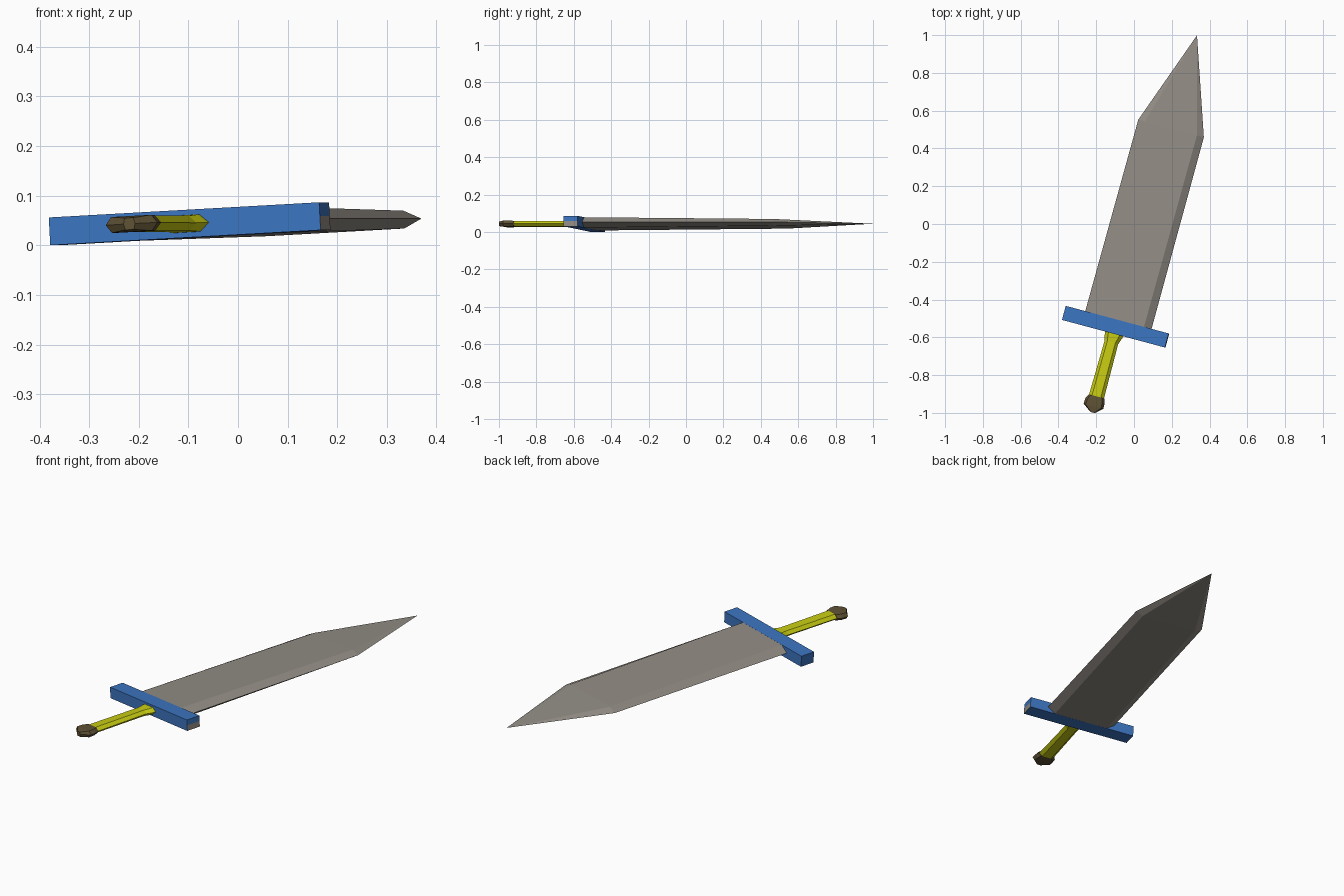
import bpy, bmesh, math
from mathutils import Matrix

if "Cube" in bpy.data.objects:
    bpy.data.objects.remove(bpy.data.objects["Cube"])

# Sword frame: local y runs from pommel to tip, origin at the guard centre
PLACE = (Matrix.Translation((-0.0975, -0.544, 0.0435))
         @ Matrix.Rotation(math.radians(-15), 4, 'Z')
         @ Matrix.Rotation(math.radians(-3.1), 4, 'Y'))


def material(name, rgb):
    m = bpy.data.materials.new(name)
    m.diffuse_color = (*rgb, 1)
    m.use_nodes = True
    m.node_tree.nodes["Principled BSDF"].inputs["Base Color"].default_value = m.diffuse_color
    return m


STEEL = material("warm_grey_steel", (0.29, 0.265, 0.235))
BLUE = material("blue", (0.045, 0.175, 0.53))
YELLOW = material("yellow", (0.58, 0.61, 0.006))
BROWN = material("dark_brown", (0.114, 0.083, 0.035))


def finish(name, bm, mats):
    bmesh.ops.recalc_face_normals(bm, faces=bm.faces)
    me = bpy.data.meshes.new(name)
    bm.to_mesh(me)
    bm.free()
    for m in mats:
        me.materials.append(m)
    ob = bpy.data.objects.new(name, me)
    ob.matrix_world = PLACE
    bpy.context.collection.objects.link(ob)
    return ob


def loft(name, sections, mat):
    """Flattened six-sided sections: (y, x centre, edge half-width, flat half-width, half-thickness)."""
    bm = bmesh.new()
    rings = []
    for y, cx, e, f, t in sections:
        pts = [(e, 0), (f, t), (-f, t), (-e, 0), (-f, -t), (f, -t)]
        rings.append([bm.verts.new((cx + x, y, z)) for x, z in pts])
    for a, b in zip(rings, rings[1:]):
        for i in range(6):
            j = (i + 1) % 6
            bm.faces.new((a[i], a[j], b[j], b[i]))
    bm.faces.new(rings[0])
    bm.faces.new(rings[-1])
    bmesh.ops.remove_doubles(bm, verts=bm.verts, dist=0.0005)
    return finish(name, bm, [mat])


# Blade: bevelled both sides, tapering to a point
loft("blade", [(0.0, 0.005, 0.182, 0.142, 0.028),
               (1.09, 0.012, 0.180, 0.143, 0.018),
               (1.602, 0.017, 0.0, 0.0, 0.0)], STEEL)

# Grip: slight flare where it meets the guard
loft("grip", [(-0.02, 0.002, 0.050, 0.030, 0.018),
              (-0.05, 0.002, 0.048, 0.029, 0.017),
              (-0.085, 0.0, 0.037, 0.022, 0.015),
              (-0.39, -0.002, 0.041, 0.024, 0.015)], YELLOW)

# Pommel: swells out, then closes to a blunt wedge
loft("pommel", [(-0.382, -0.002, 0.043, 0.030, 0.015),
                (-0.405, -0.004, 0.053, 0.040, 0.016),
                (-0.437, -0.004, 0.054, 0.042, 0.016),
                (-0.470, 0.0, 0.012, 0.009, 0.012)], BROWN)

# Guard: plain bar with the lower half of its right end in steel
bm = bmesh.new()
bmesh.ops.create_cube(bm, size=1, matrix=Matrix.Diagonal((0.565, 0.077, 0.056, 1)))
end = max(bm.faces, key=lambda f: f.calc_center_median().x)
bmesh.ops.bisect_plane(bm, geom=[end] + list(end.edges) + list(end.verts),
                       plane_co=(0, 0, 0), plane_no=(0, 0, 1))
for f in bm.faces:
    c = f.calc_center_median()
    f.material_index = 1 if c.x > 0.28 and c.z < -0.005 else 0
finish("guard", bm, [BLUE, STEEL])
